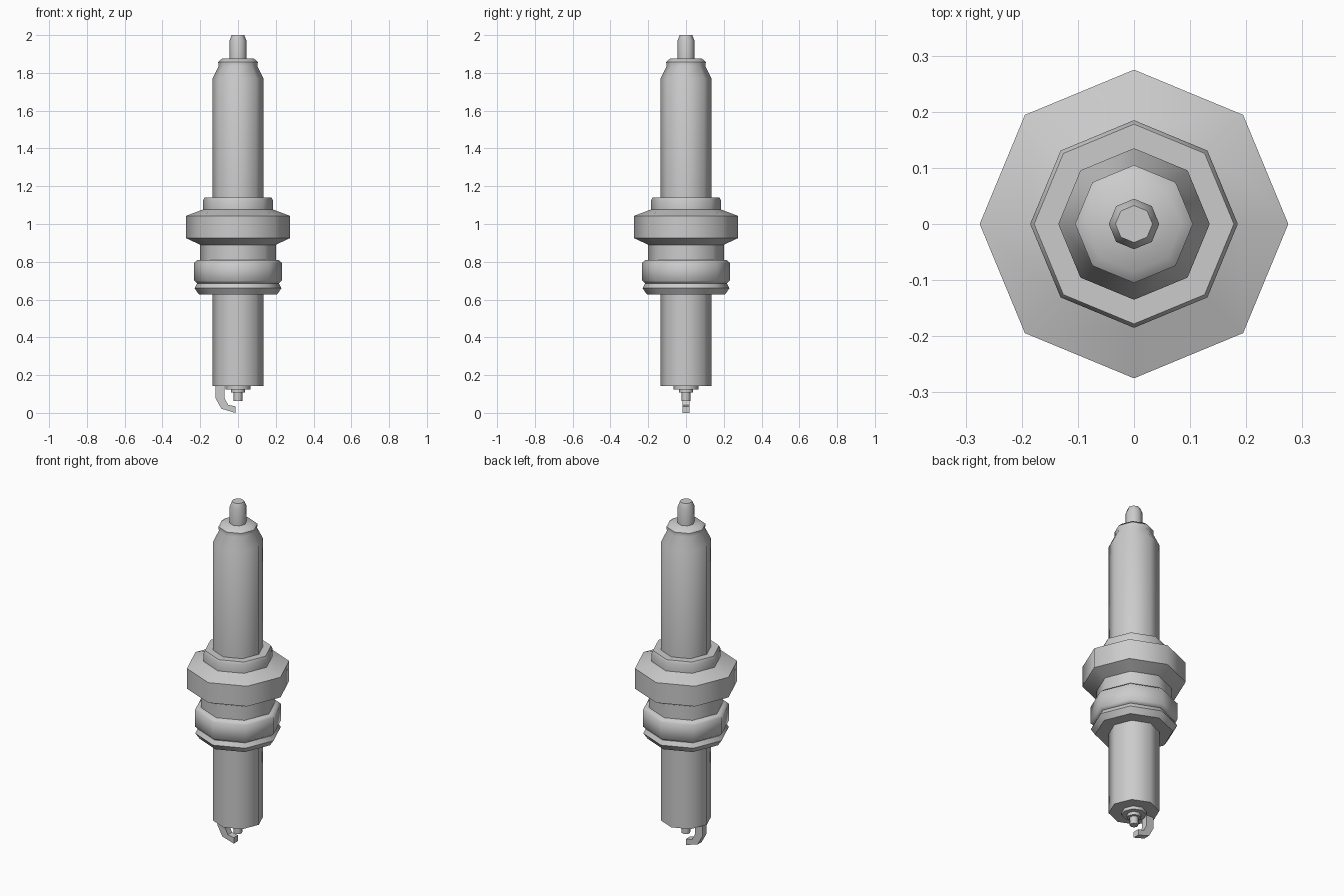
import bpy, bmesh, math

if "Cube" in bpy.data.objects:
    bpy.data.objects.remove(bpy.data.objects["Cube"])

SIDES = 8


def finish(name, bm):
    bmesh.ops.recalc_face_normals(bm, faces=bm.faces[:])
    me = bpy.data.meshes.new(name)
    bm.to_mesh(me)
    bm.free()
    ob = bpy.data.objects.new(name, me)
    bpy.context.collection.objects.link(ob)
    bpy.ops.object.select_all(action='DESELECT')
    ob.select_set(True)
    bpy.context.view_layer.objects.active = ob
    bpy.ops.object.shade_smooth_by_angle(angle=math.radians(50))
    return ob


def lathe(name, profile):
    """Octagonal turned part from (radius, z) points, capped at both ends."""
    bm = bmesh.new()
    rings = []
    for r, z in profile:
        rings.append([bm.verts.new((r * math.cos(a), r * math.sin(a), z))
                      for a in (2 * math.pi * i / SIDES for i in range(SIDES))])
    for lo, hi in zip(rings, rings[1:]):
        for i in range(SIDES):
            j = (i + 1) % SIDES
            bm.faces.new((lo[i], lo[j], hi[j], hi[i]))
    bm.faces.new(rings[0])
    bm.faces.new(rings[-1])
    return finish(name, bm)


# Top terminal and ceramic insulator
lathe("terminal", [(0.045, 1.87), (0.045, 1.97), (0.033, 2.0)])
lathe("insulator", [(0.135, 1.135), (0.135, 1.77), (0.103, 1.835),
                    (0.105, 1.858), (0.085, 1.875)])

# Metal shell: neck, nut and upper collar
lathe("shell_nut", [(0.2, 0.80), (0.2, 0.89), (0.275, 0.925), (0.275, 1.043),
                    (0.185, 1.077), (0.185, 1.125), (0.178, 1.14)])

# Lower seat ring and sealing gasket
lathe("seat_ring", [(0.215, 0.685), (0.232, 0.70), (0.232, 0.795), (0.215, 0.809)])
lathe("gasket", [(0.207, 0.627), (0.23, 0.66), (0.217, 0.685)])

# Threaded barrel and stepped centre electrode
lathe("barrel", [(0.135, 0.143), (0.135, 0.63)])
lathe("centre_electrode", [(0.023, 0.062), (0.023, 0.107), (0.038, 0.107),
                           (0.038, 0.125), (0.066, 0.125), (0.066, 0.145)])

# Bent ground electrode: outer and inner edges of the hook, (x, z)
outer = [(-0.12, 0.145), (-0.12, 0.08), (-0.088, 0.022), (-0.014, 0.0)]
inner = [(-0.072, 0.145), (-0.072, 0.08), (-0.052, 0.042), (-0.014, 0.035)]
bm = bmesh.new()
rings = []
for (ox, oz), (ix, iz) in zip(outer, inner):
    rings.append([bm.verts.new(p) for p in ((ox, -0.019, oz), (ox, 0.019, oz),
                                            (ix, 0.019, iz), (ix, -0.019, iz))])
for a, b in zip(rings, rings[1:]):
    for i in range(4):
        j = (i + 1) % 4
        bm.faces.new((a[i], a[j], b[j], b[i]))
bm.faces.new(rings[0])
bm.faces.new(rings[-1])
finish("ground_electrode", bm)
